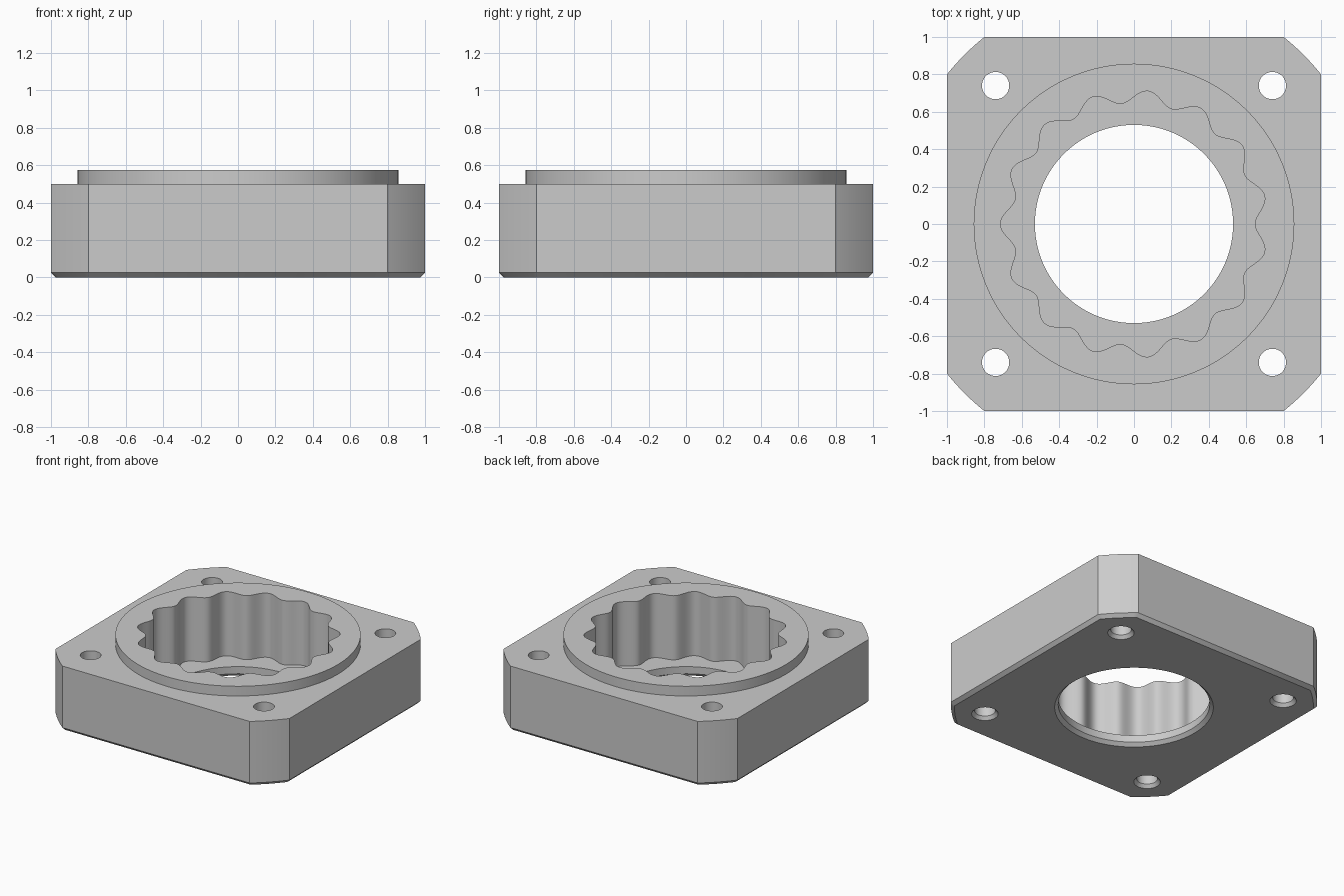
import bpy
import bmesh
from math import sin, cos, pi, atan2, sqrt

default = bpy.data.objects.get("Cube")
if default:
    bpy.data.objects.remove(default)

CHAMFER = 0.025
FLANGE_TOP, BOSS_TOP, LEDGE = 0.5, 0.575, 0.08
BOSS_R, BORE_R, HOLE_R, HOLE_POS = 0.857, 0.53, 0.073, 0.74
LOBES, LOBE_MEAN, LOBE_AMP = 15, 0.68, 0.034

steel = bpy.data.materials.new("grey_steel")
steel.use_nodes = True
steel.diffuse_color = (0.6, 0.6, 0.6, 1)
steel.node_tree.nodes["Principled BSDF"].inputs["Base Color"].default_value = (0.6, 0.6, 0.6, 1)

bm = bmesh.new()


def circle(r, n, cx=0, cy=0):
    return [(cx + r * cos(2 * pi * i / n), cy + r * sin(2 * pi * i / n)) for i in range(n)]


def square_outline(inset, steps=10):
    """Square whose corners are trimmed by a large circle."""
    half, radius = 1 - inset, sqrt(1.64) - inset
    start = atan2(sqrt(radius ** 2 - half ** 2), half)
    sweep = pi / 2 - 2 * start
    angles = [k * pi / 2 + start + sweep * i / steps for k in range(4) for i in range(steps + 1)]
    return [(radius * cos(a), radius * sin(a)) for a in angles]


def lobed_outline(n=360):
    pts = []
    for i in range(n):
        a = 2 * pi * i / n
        r = LOBE_MEAN + LOBE_AMP * cos(LOBES * (a - pi))
        pts.append((r * cos(a), r * sin(a)))
    return pts


def ring(points, z):
    return [bm.verts.new((x, y, z)) for x, y in points]


def edges_of(loop):
    pairs = zip(loop, loop[1:] + loop[:1])
    return [bm.edges.get(p) or bm.edges.new(p) for p in pairs]


def wall(a, b):
    for i in range(len(a)):
        j = (i + 1) % len(a)
        bm.faces.new((a[i], a[j], b[j], b[i]))


def cap(*loops):
    """Flat face with holes between closed loops."""
    edges = [e for loop in loops for e in edges_of(loop)]
    bmesh.ops.triangle_fill(bm, use_beauty=True, use_dissolve=False, edges=edges, normal=(0, 0, 1))


# Flange sides with chamfered bottom edge
base = ring(square_outline(CHAMFER), 0)
side_low = ring(square_outline(0), CHAMFER)
side_top = ring(square_outline(0), FLANGE_TOP)
wall(base, side_low)
wall(side_low, side_top)

# Raised round boss
boss_low = ring(circle(BOSS_R, 128), FLANGE_TOP)
boss_top = ring(circle(BOSS_R, 128), BOSS_TOP)
wall(boss_low, boss_top)

# Lobed pocket
lobe_top = ring(lobed_outline(), BOSS_TOP)
lobe_low = ring(lobed_outline(), LEDGE)
wall(lobe_top, lobe_low)

# Round bore through the bottom lip
bore_top = ring(circle(BORE_R, 96), LEDGE)
bore_low = ring(circle(BORE_R, 96), CHAMFER)
bore_base = ring(circle(BORE_R + CHAMFER, 96), 0)
wall(bore_top, bore_low)
wall(bore_low, bore_base)

# Four bolt holes, chamfered underneath
hole_tops, hole_bases = [], []
for sx in (-1, 1):
    for sy in (-1, 1):
        cx, cy = sx * HOLE_POS, sy * HOLE_POS
        top = ring(circle(HOLE_R, 40, cx, cy), FLANGE_TOP)
        low = ring(circle(HOLE_R, 40, cx, cy), CHAMFER)
        bottom = ring(circle(HOLE_R + CHAMFER * 0.8, 40, cx, cy), 0)
        wall(top, low)
        wall(low, bottom)
        hole_tops.append(top)
        hole_bases.append(bottom)

# Flat faces: underside, flange top, boss top, pocket ledge
cap(base, bore_base, *hole_bases)
cap(side_top, boss_low, *hole_tops)
cap(boss_top, lobe_top)
cap(lobe_low, bore_top)

bmesh.ops.recalc_face_normals(bm, faces=bm.faces)
mesh = bpy.data.meshes.new("ring_housing")
bm.to_mesh(mesh)
bm.free()
mesh.materials.append(steel)
housing = bpy.data.objects.new("ring_housing", mesh)
bpy.context.collection.objects.link(housing)

bpy.ops.object.select_all(action="DESELECT")
housing.select_set(True)
bpy.context.view_layer.objects.active = housing
bpy.ops.object.shade_smooth_by_angle(angle=pi / 6)
